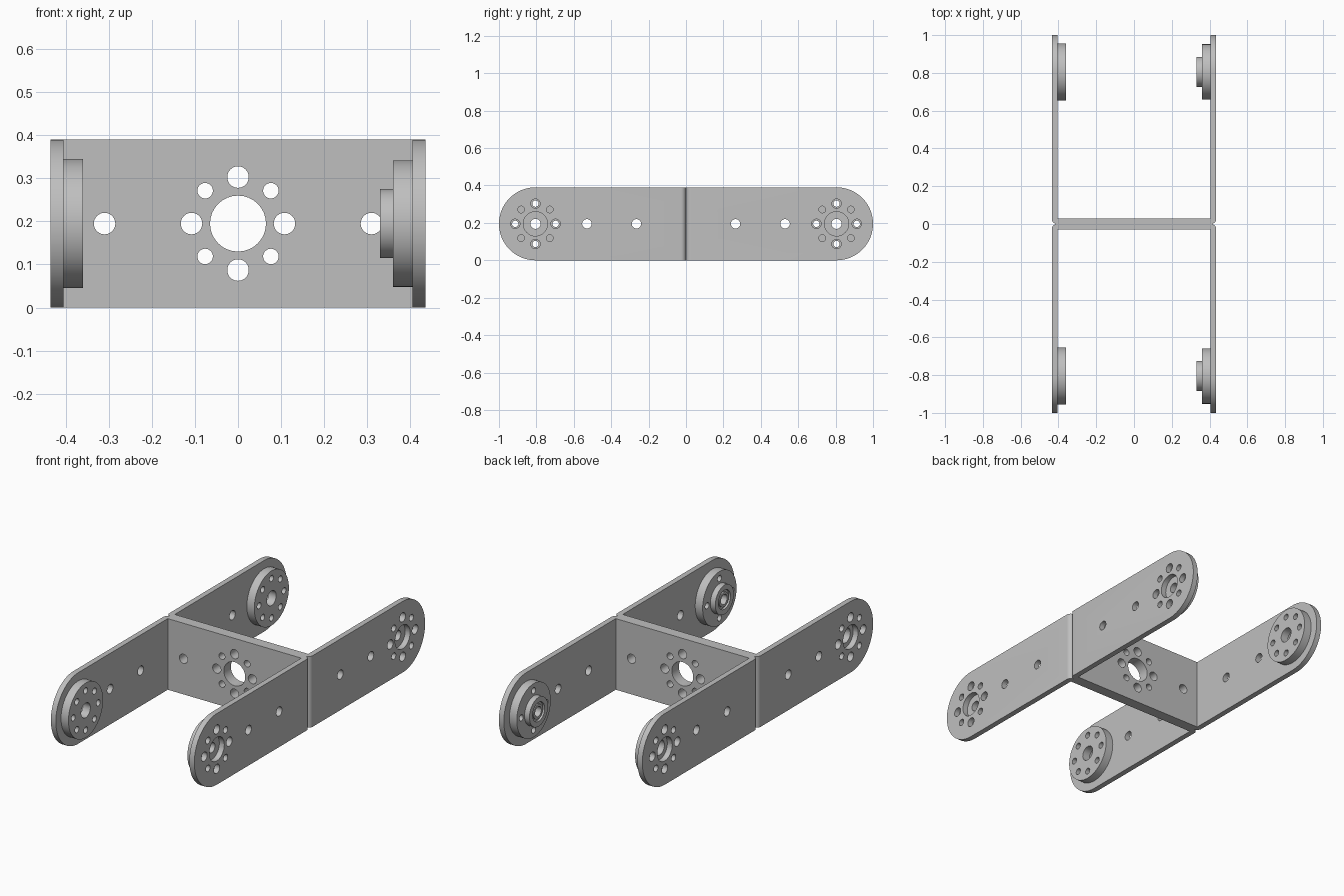
import bpy, bmesh, math
from mathutils import Matrix, Vector

cube = bpy.data.objects.get("Cube")
if cube:
    bpy.data.objects.remove(cube, do_unlink=True)

HEIGHT, MID = 0.39, 0.195        # sheet height and its centre line
OUTER, INNER = 0.435, 0.405      # outside and inside faces of the arms
SHEET = 0.03                     # sheet thickness
PIVOT = 1 - MID                  # y of the rounded arm end
RING = 0.108                     # bolt circle radius

metal = bpy.data.materials.new("grey_metal")
metal.use_nodes = True
metal.diffuse_color = (0.52, 0.52, 0.52, 1)
metal.node_tree.nodes["Principled BSDF"].inputs["Base Color"].default_value = (0.52, 0.52, 0.52, 1)


def make_object(name, bm):
    bmesh.ops.recalc_face_normals(bm, faces=bm.faces)
    mesh = bpy.data.meshes.new(name)
    bm.to_mesh(mesh)
    bm.free()
    mesh.materials.append(metal)
    obj = bpy.data.objects.new(name, mesh)
    bpy.context.collection.objects.link(obj)
    return obj


def extrude(name, points, offset):
    bm = bmesh.new()
    face = bm.faces.new([bm.verts.new(p) for p in points])
    geom = bmesh.ops.extrude_face_region(bm, geom=[face])["geom"]
    bmesh.ops.translate(bm, vec=offset, verts=[v for v in geom if isinstance(v, bmesh.types.BMVert)])
    return make_object(name, bm)


def lathe(name, profile, segments=64):
    """Closed (x, radius) profile turned around the pivot axis."""
    bm = bmesh.new()
    rings = []
    for i in range(segments):
        a = math.tau * i / segments
        rings.append([bm.verts.new((x, PIVOT + r * math.cos(a), MID + r * math.sin(a))) for x, r in profile])
    for i in range(segments):
        a, b = rings[i], rings[(i + 1) % segments]
        for j in range(len(profile)):
            k = (j + 1) % len(profile)
            bm.faces.new((a[j], a[k], b[k], b[j]))
    return make_object(name, bm)


def drill_set(name, holes):
    """Cylinders given as (centre, axis, radius, length)."""
    bm = bmesh.new()
    for centre, axis, radius, length in holes:
        turn = Vector((0, 0, 1)).rotation_difference(Vector(axis)).to_matrix().to_4x4()
        bmesh.ops.create_cone(bm, cap_ends=True, segments=32, radius1=radius, radius2=radius,
                              depth=length, matrix=Matrix.Translation(centre) @ turn)
    return make_object(name, bm)


def cut(obj, cutter, operation="DIFFERENCE"):
    cutter.hide_render = True
    mod = obj.modifiers.new("cut", "BOOLEAN")
    mod.operation, mod.solver, mod.object = operation, "EXACT", cutter
    bpy.context.view_layer.update()
    mesh = bpy.data.meshes.new_from_object(obj.evaluated_get(bpy.context.evaluated_depsgraph_get()))
    obj.modifiers.clear()
    obj.data = mesh
    bpy.data.objects.remove(cutter, do_unlink=True)


def smooth(obj):
    obj.data.shade_smooth()
    obj.data.set_sharp_from_angle(angle=math.radians(30))


def mirror_to_front(obj):
    bm = bmesh.new()
    bm.from_mesh(obj.data)
    bmesh.ops.transform(bm, matrix=Matrix.Scale(-1, 4, (0, 1, 0)), verts=bm.verts)
    smooth(make_object(obj.name.replace("back", "front"), bm))


def bolt_circle(big, small):
    """Eight (u, v, radius) holes, alternating large and small."""
    return [(RING * math.cos(i * math.pi / 4), RING * math.sin(i * math.pi / 4),
             small if i % 2 else big) for i in range(8)]


# U-shaped bracket with rounded outer bends
bend = 0.027
arc = [(OUTER - bend + bend * math.sin(t), bend - bend * math.cos(t))
       for t in [i * math.pi / 16 for i in range(9)]]
half = arc + [(OUTER, 1), (INNER, 1), (INNER, SHEET)]
outline = half + [(-x, y) for x, y in reversed(half)]
bracket = extrude("back_bracket", [(x, y, 0) for x, y in outline], (0, 0, HEIGHT))

# Rounded arm ends
end = [(-0.5, PIVOT + MID * math.cos(t), MID + MID * math.sin(t))
       for t in [-math.pi / 2 + i * math.pi / 40 for i in range(41)]]
cut(bracket, extrude("end_cutter", end + [(-0.5, -0.1, HEIGHT), (-0.5, -0.1, 0)], (1, 0, 0)), "INTERSECT")

# Holes in the arms and the middle wall
X, Y = (1, 0, 0), (0, 1, 0)
holes = [((0, PIVOT, MID), X, 0.065, 1), ((0, 0, MID), Y, 0.065, 0.2)]
holes += [((0, y, MID), X, 0.025, 1) for y in (0.265, 0.53)]
holes += [((x, 0, MID), Y, 0.025, 0.2) for x in (-0.31, 0.31)]
for u, v, r in bolt_circle(0.025, 0.018):
    holes.append(((0, PIVOT + u, MID + v), X, r, 1))
    holes.append(((u, 0, MID + v), Y, r, 0.2))
cut(bracket, drill_set("bracket_drill", holes))

# Flat horn disc on the right arm
horn = lathe("back_horn_disc", [(-INNER, 0.04), (-INNER, 0.15), (-0.36, 0.15), (-0.36, 0.04)])
cut(horn, drill_set("horn_drill", [((-0.38, PIVOT + u, MID + v), X, r, 0.2)
                                   for u, v, r in bolt_circle(0.017, 0.017)]))

# Stepped bearing hub on the left arm
hub = lathe("back_bearing_hub", [
    (INNER, 0.027), (INNER, 0.147), (0.36, 0.147), (0.36, 0.08), (0.33, 0.08),
    (0.33, 0.052), (0.342, 0.052), (0.342, 0.04), (0.333, 0.04), (0.333, 0.027)])
cut(hub, drill_set("hub_drill", [((0.38, PIVOT + u, MID + v), X, r, 0.2)
                                 for u, v, r in bolt_circle(0.017, 0.017)[::2]]))

# Matching front half
for part in (bracket, horn, hub):
    smooth(part)
    mirror_to_front(part)
